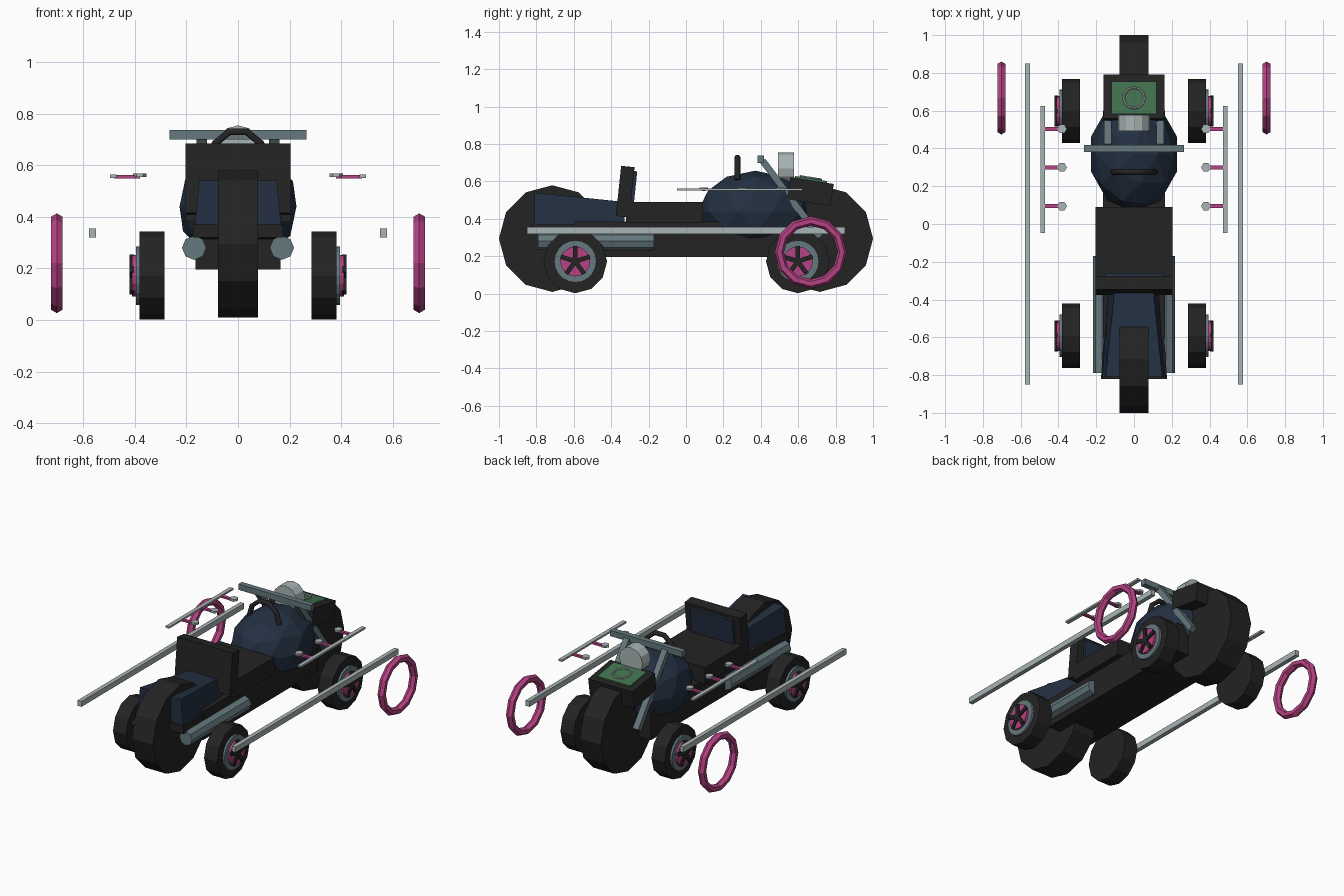
import bpy, bmesh, math
from mathutils import Vector

if "Cube" in bpy.data.objects:
    bpy.data.objects.remove(bpy.data.objects["Cube"])


def material(name, rgb):
    m = bpy.data.materials.new(name)
    m.diffuse_color = (*rgb, 1)
    m.use_nodes = True
    m.node_tree.nodes["Principled BSDF"].inputs["Base Color"].default_value = m.diffuse_color
    return m


BLACK = material("black", (0.017, 0.017, 0.017))
BLUE = material("dark_blue", (0.017, 0.029, 0.054))
TEAL = material("grey_teal", (0.13, 0.19, 0.21))
PALE = material("pale_grey", (0.40, 0.46, 0.46))
PINK = material("pink", (0.46, 0.055, 0.23))
GREEN = material("green", (0.055, 0.17, 0.08))
X_AXIS, Y_AXIS = (0, math.pi / 2, 0), (math.pi / 2, 0, 0)


def finish(name, mat):
    ob = bpy.context.object
    ob.name = name
    ob.data.materials.append(mat)
    return ob


def box(name, mat, loc, size, rot=(0, 0, 0)):
    bpy.ops.mesh.primitive_cube_add(size=1, location=loc, rotation=rot)
    ob = finish(name, mat)
    ob.scale = size
    return ob


def cyl(name, mat, loc, r, depth, rot, sides=12):
    bpy.ops.mesh.primitive_cylinder_add(vertices=sides, radius=r, depth=depth,
                                        location=loc, rotation=rot)
    return finish(name, mat)


def torus(name, mat, loc, major, minor, rot, segs=12, minor_segs=6):
    bpy.ops.mesh.primitive_torus_add(major_radius=major, minor_radius=minor, major_segments=segs,
                                     minor_segments=minor_segs, location=loc, rotation=rot)
    return finish(name, mat)


def block(name, mat, y0, y1, back, front):
    """Tapered block; each end is (bottom z, bottom half width, top z, top half width)."""
    bm = bmesh.new()
    ends = []
    for y, (zb, wb, zt, wt) in ((y0, back), (y1, front)):
        ends.append([bm.verts.new(p) for p in
                     ((-wb, y, zb), (wb, y, zb), (wt, y, zt), (-wt, y, zt))])
    a, b = ends
    bm.faces.new(a)
    bm.faces.new(b[::-1])
    for i in range(4):
        j = (i + 1) % 4
        bm.faces.new((a[i], b[i], b[j], a[j]))
    bmesh.ops.recalc_face_normals(bm, faces=bm.faces)
    me = bpy.data.meshes.new(name)
    bm.to_mesh(me)
    bm.free()
    ob = bpy.data.objects.new(name, me)
    me.materials.append(mat)
    bpy.context.collection.objects.link(ob)
    return ob


# Main wheels on the centre line
for name, y in (("rear", -0.715), ("front", 0.715)):
    cyl(name + "_main_wheel", BLACK, (0, y, 0.294), 0.285, 0.154, X_AXIS)

# Chassis, seat and tail
box("chassis", BLACK, (0, 0, 0.29), (0.33, 1.2, 0.19))
block("tail_base", BLACK, -0.82, -0.3, (0.32, 0.175, 0.37, 0.175), (0.30, 0.14, 0.37, 0.14))
block("tail", BLUE, -0.81, -0.33, (0.34, 0.17, 0.54, 0.15), (0.34, 0.14, 0.49, 0.10))
box("seat", BLACK, (0, -0.115, 0.435), (0.405, 0.41, 0.11))
lean = math.radians(-6)
box("seat_back", BLACK, (0, -0.325, 0.545), (0.405, 0.072, 0.27), (lean, 0, 0))
box("seat_back_panel", BLUE, (0, -0.281, 0.565), (0.31, 0.022, 0.18), (lean, 0, 0))

# Tank with arched grab handle
bpy.ops.mesh.primitive_ico_sphere_add(subdivisions=2, radius=1, location=(0, 0.37, 0.44))
finish("tank", BLUE).scale = (0.238, 0.305, 0.217)
curve = bpy.data.curves.new("tank_handle", "CURVE")
curve.dimensions = "3D"
curve.bevel_depth = 0.016
curve.bevel_resolution = 1
curve.use_fill_caps = True
spline = curve.splines.new("POLY")
spline.points.add(5)
for i, p in enumerate(spline.points):
    a = math.pi * i / 5
    p.co = (0.11 * math.cos(a), 0.275, 0.61 + 0.125 * math.sin(a), 1)
curve.materials.append(BLACK)
bpy.context.collection.objects.link(bpy.data.objects.new("tank_handle", curve))

# Handlebar and front housing
box("handlebar", TEAL, (0, 0.40, 0.718), (0.53, 0.036, 0.038))
tilt = math.radians(-9)
box("front_housing", BLACK, (0, 0.665, 0.545), (0.325, 0.235, 0.12), (tilt, 0, 0))
box("housing_plate", GREEN, (0, 0.668, 0.608), (0.24, 0.175, 0.014), (tilt, 0, 0))
torus("plate_ring", PALE, (0, 0.667, 0.619), 0.055, 0.006, (tilt, 0, 0), 16)
cyl("drum", PALE, (0, 0.535, 0.668), 0.086, 0.085, Y_AXIS, 12)

for s, side in ((-1, "left"), (1, "right")):
    # Fork arm from handlebar to axle
    top, low = Vector((s * 0.14, 0.41, 0.71)), Vector((s * 0.14, 0.715, 0.30))
    d = low - top
    box(side + "_fork_arm", TEAL, (top + low) / 2, (0.04, 0.036, d.length),
        (math.atan2(-d.y, d.z) + math.pi, 0, 0))
    # Exhaust pipe
    cyl(side + "_exhaust", TEAL, (s * 0.17, -0.48, 0.28), 0.047, 0.62, Y_AXIS, 8)
    # Side rails and hoops
    box(side + "_long_rail", PALE, (s * 0.564, 0, 0.337), (0.028, 1.70, 0.036))
    box(side + "_thin_rail", PALE, (s * 0.483, 0.288, 0.557), (0.026, 0.672, 0.012))
    torus(side + "_hoop", PINK, (s * 0.702, 0.667, 0.22), 0.168, 0.025, X_AXIS, 12)
    # Pegs with hexagonal knobs
    for i, y in enumerate((0.503, 0.30, 0.095)):
        box(f"{side}_peg_{i}", PINK, (s * 0.43, y, 0.555), (0.10, 0.021, 0.012))
        cyl(f"{side}_knob_{i}", PALE, (s * 0.381, y, 0.561), 0.026, 0.014, (0, 0, math.pi / 6), 6)
    # Outrigger wheels with rim, hub and five spokes
    for end, y in (("rear", -0.592), ("front", 0.598)):
        n, z = f"{side}_{end}_", 0.172
        cyl(n + "tyre", BLACK, (s * 0.333, y, z), 0.17, 0.096, X_AXIS)
        cyl(n + "rim", TEAL, (s * 0.386, y, z), 0.113, 0.018, X_AXIS, 20)
        cyl(n + "hub", PINK, (s * 0.399, y, z), 0.08, 0.022, X_AXIS, 16)
        for k in range(5):
            a = math.pi / 2 + k * math.tau / 5
            box(f"{n}spoke_{k}", BLACK,
                (s * 0.411, y + 0.04 * math.cos(a), z + 0.04 * math.sin(a)),
                (0.018, 0.084, 0.024), (a, 0, 0))
